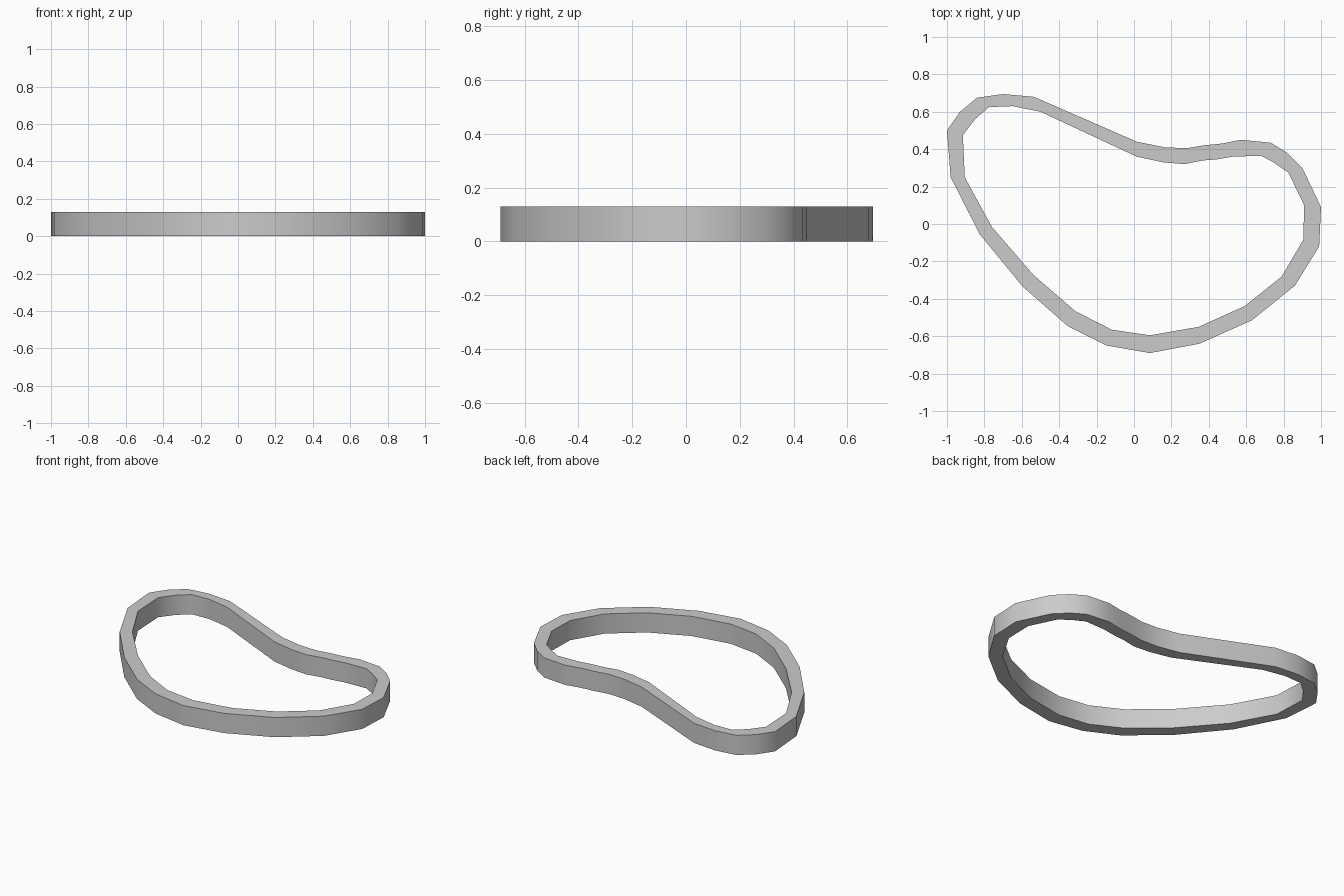
import bpy, bmesh, math

if "Cube" in bpy.data.objects:
    bpy.data.objects.remove(bpy.data.objects["Cube"])

H = 0.13

# Matching outer and inner outline points, clockwise from the left lobe
outer = [(-1, .5), (-.93, .6), (-.84, .675), (-.7, .695), (-.535, .68), (.015, .44),
         (.165, .41), (.28, .405), (.37, .42), (.47, .43), (.57, .45), (.73, .435),
         (.82, .38), (.9, .3), (1, .09), (.99, -.12), (.86, -.33), (.63, -.515),
         (.35, -.64), (.085, -.69), (-.145, -.65), (-.355, -.545), (-.595, -.335),
         (-.825, -.055), (-.98, .25)]
inner = [(-.915, .475), (-.85, .56), (-.775, .625), (-.65, .63), (-.5, .6), (.015, .36),
         (.155, .33), (.27, .32), (.37, .34), (.44, .345), (.53, .36), (.68, .365),
         (.745, .33), (.825, .275), (.91, .1), (.905, -.085), (.79, -.28), (.59, -.44),
         (.345, -.55), (.085, -.595), (-.12, -.565), (-.315, -.465), (-.54, -.27),
         (-.76, -.015), (-.905, .25)]

# Closed band: rectangular section carried around the outline
bm = bmesh.new()
rings = [[bm.verts.new((x, y, z)) for x, y in pts]
         for pts, z in ((outer, 0), (outer, H), (inner, H), (inner, 0))]
n = len(outer)
for k in range(4):
    a, b = rings[k], rings[(k + 1) % 4]
    for i in range(n):
        j = (i + 1) % n
        bm.faces.new((a[i], a[j], b[j], b[i]))
bmesh.ops.recalc_face_normals(bm, faces=bm.faces)
mesh = bpy.data.meshes.new("curved_band")
bm.to_mesh(mesh)
bm.free()
band = bpy.data.objects.new("curved_band", mesh)
bpy.context.collection.objects.link(band)

# Smooth walls, crisp rims
bpy.context.view_layer.objects.active = band
band.select_set(True)
bpy.ops.object.shade_smooth_by_angle(angle=math.radians(50))
